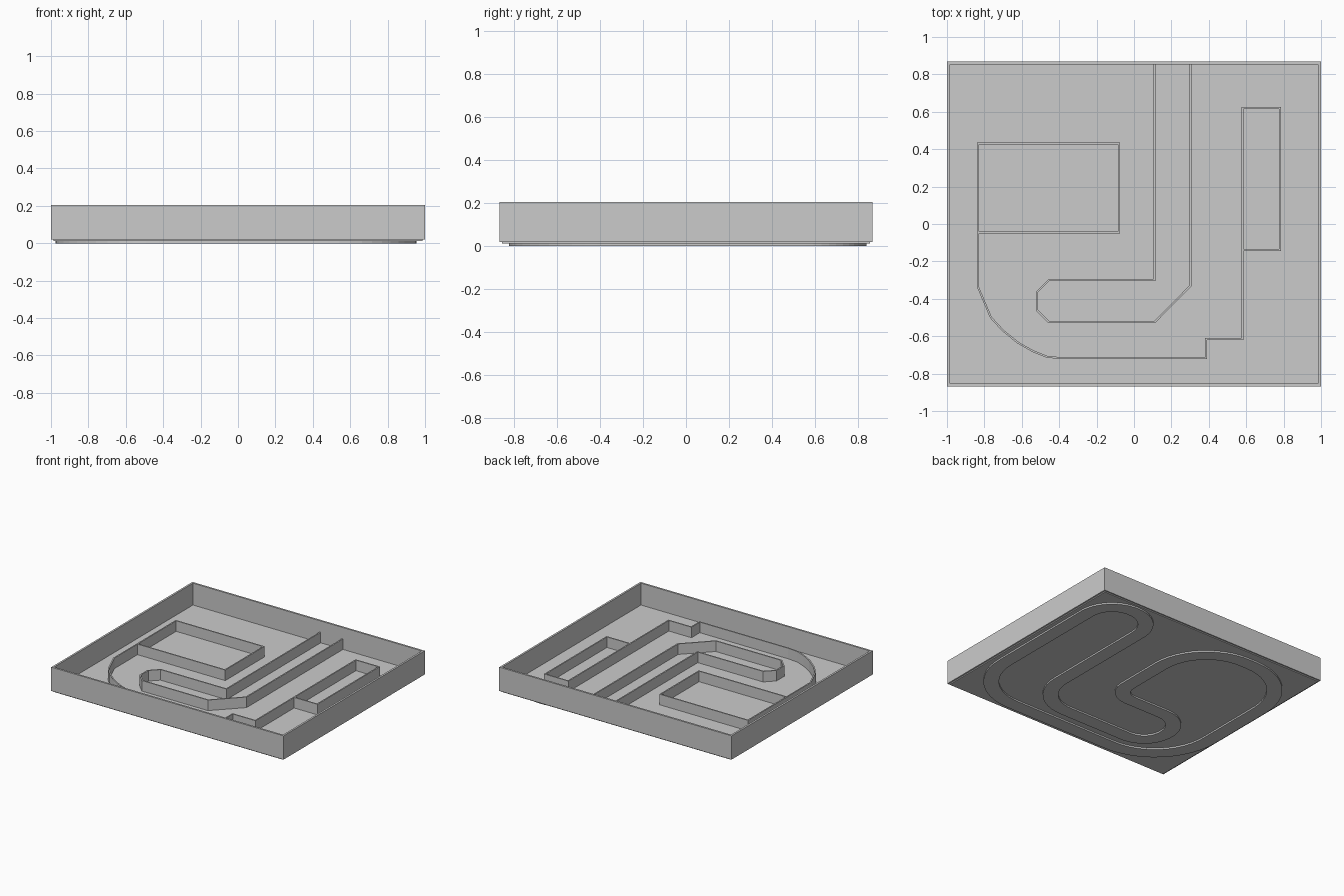
import bpy, bmesh, math
from mathutils import Vector

old = bpy.data.objects.get("Cube")
if old:
    bpy.data.objects.remove(old, do_unlink=True)

grey = bpy.data.materials.new("light grey")
grey.use_nodes = True
grey.diffuse_color = (0.6, 0.6, 0.6, 1)
grey.node_tree.nodes["Principled BSDF"].inputs["Base Color"].default_value = (0.6, 0.6, 0.6, 1)


def finish(name, bm):
    bmesh.ops.recalc_face_normals(bm, faces=bm.faces)
    mesh = bpy.data.meshes.new(name)
    bm.to_mesh(mesh)
    bm.free()
    mesh.materials.append(grey)
    obj = bpy.data.objects.new(name, mesh)
    bpy.context.collection.objects.link(obj)
    return obj


def strip(name, path, width, z0, z1, closed=False):
    """Upright strip of constant width along a flat path, with mitred corners."""
    pts = [Vector(p) for p in path]
    n = len(pts)
    bm = bmesh.new()
    rings = []
    for i, p in enumerate(pts):
        a = pts[i - 1] if closed or i > 0 else None
        b = pts[(i + 1) % n] if closed or i < n - 1 else None
        d1 = (p - a).normalized() if a is not None else (b - p).normalized()
        d2 = (b - p).normalized() if b is not None else d1
        n1, n2 = Vector((-d1.y, d1.x)), Vector((-d2.y, d2.x))
        off = (n1 + n2) / (1 + n1.dot(n2)) * width / 2
        l, r = p + off, p - off
        rings.append([bm.verts.new((*q, z)) for q, z in
                      ((l, z0), (r, z0), (r, z1), (l, z1))])
    for i in range(n if closed else n - 1):
        r1, r2 = rings[i], rings[(i + 1) % n]
        for k in range(4):
            m = (k + 1) % 4
            bm.faces.new((r1[k], r1[m], r2[m], r2[k]))
    if not closed:
        bm.faces.new(rings[0])
        bm.faces.new(rings[-1])
    return finish(name, bm)


def rounded(corners, steps=12):
    """Closed path with each corner (x, y, radius) replaced by an arc."""
    out = []
    for i, (x, y, r) in enumerate(corners):
        p = Vector((x, y))
        a = (Vector(corners[i - 1][:2]) - p).normalized()
        b = (Vector(corners[(i + 1) % len(corners)][:2]) - p).normalized()
        c = p + (a + b) * r
        for s in range(steps + 1):
            t = s / steps * math.pi / 2
            out.append(c - b * r * math.cos(t) - a * r * math.sin(t))
    clean = [out[0]]
    for q in out[1:]:
        if (q - clean[-1]).length > 0.02:
            clean.append(q)
    return clean


# Floor plate, set slightly inside the rim
bm = bmesh.new()
bmesh.ops.create_cube(bm, size=1)
for v in bm.verts:
    v.co = (v.co.x * 1.975, v.co.y * 1.715, 0.0235 + v.co.z * 0.023)
finish("floor", bm)

# Outer rim
X, Y = 0.9925, 0.8605
strip("outer_rim", [(-X, -Y), (X, -Y), (X, Y), (-X, Y)], 0.015, 0.02, 0.205, True)

# Low dividing walls
LOW, HIGH, THIN = 0.03, 0.117, 0.01
strip("left_pen_wall", [(-0.835, -0.045), (-0.835, 0.43), (-0.08, 0.43), (-0.08, -0.045)],
      THIN, LOW, HIGH, True)
strip("sweeping_wall", [(-0.835, -0.045), (-0.835, -0.335), (-0.765, -0.5), (-0.7, -0.57),
                        (-0.62, -0.635), (-0.54, -0.68), (-0.465, -0.71), (-0.38, -0.718),
                        (0.385, -0.718), (0.385, -0.615), (0.58, -0.615), (0.58, -0.14)],
      THIN, LOW, HIGH)
strip("right_pen_wall", [(0.58, -0.14), (0.78, -0.14), (0.78, 0.62), (0.58, 0.62)],
      THIN, LOW, HIGH, True)
strip("hooked_wall", [(0.11, 0.855), (0.11, -0.3), (-0.455, -0.3), (-0.52, -0.365),
                      (-0.52, -0.46), (-0.455, -0.525), (0.11, -0.525), (0.302, -0.33),
                      (0.302, 0.855)], THIN, LOW, HIGH)

# Winding closed track standing out below the floor
track = rounded([(0.9, 0.787, 0.23), (0.43, 0.787, 0.23), (0.43, -0.6, 0.3),
                 (-0.63, -0.6, 0.2), (-0.63, -0.19, 0.2), (0.02, -0.19, 0.14),
                 (0.02, 0.74, 0.42), (-0.92, 0.74, 0.45), (-0.92, -0.77, 0.5),
                 (0.9, -0.77, 0.42)])
strip("underside_track", track, 0.11, 0, 0.03, True)
